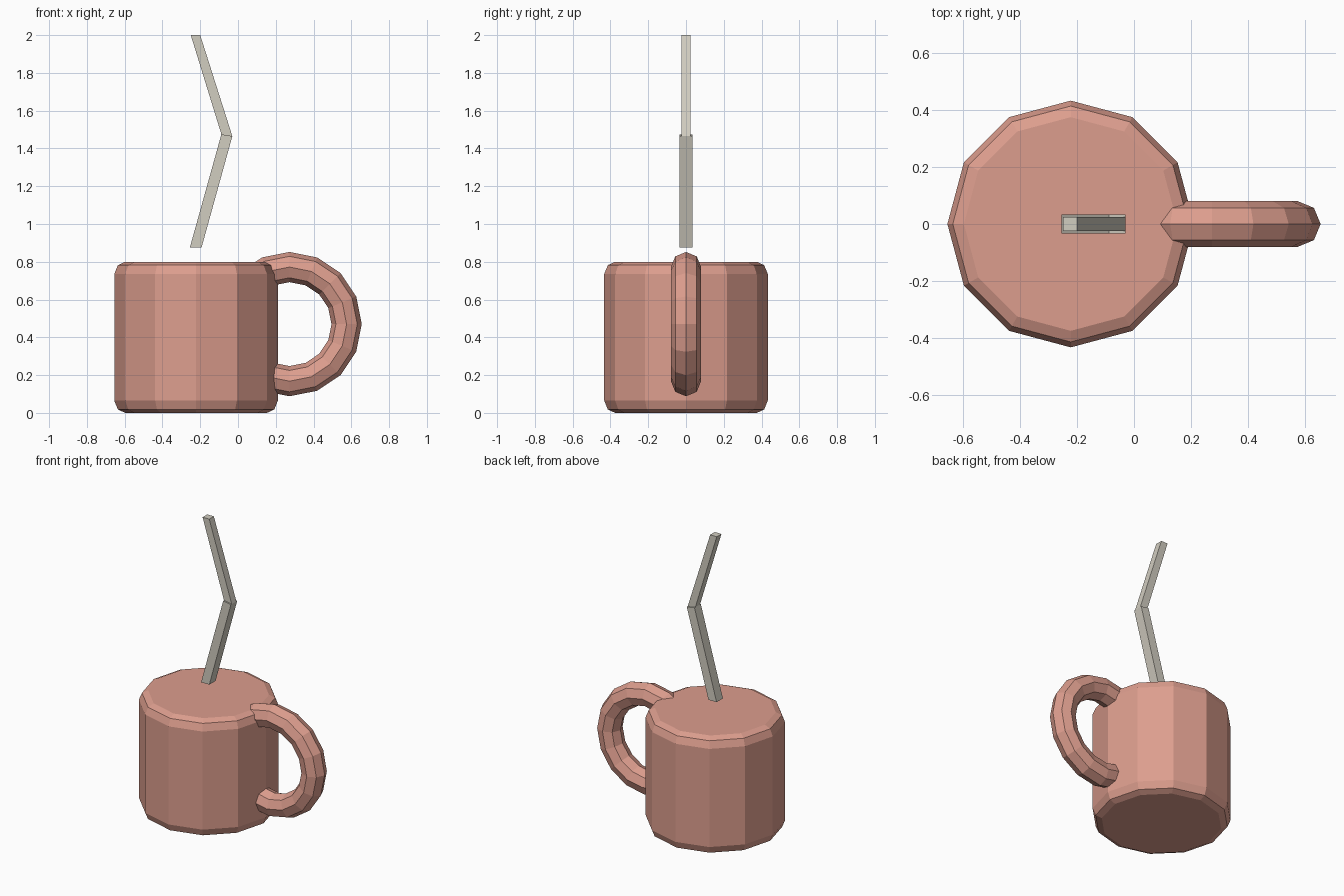
import bpy, bmesh, math
from mathutils import Matrix

cube = bpy.data.objects.get("Cube")
if cube:
    bpy.data.objects.remove(cube, do_unlink=True)


def material(name, color):
    m = bpy.data.materials.new(name)
    m.use_nodes = True
    m.diffuse_color = color
    m.node_tree.nodes["Principled BSDF"].inputs["Base Color"].default_value = color
    return m


def finish(name, bm, mat):
    bmesh.ops.recalc_face_normals(bm, faces=bm.faces)
    mesh = bpy.data.meshes.new(name)
    bm.to_mesh(mesh)
    bm.free()
    mesh.materials.append(mat)
    obj = bpy.data.objects.new(name, mesh)
    bpy.context.collection.objects.link(obj)
    return obj


def prism(name, profile, half_depth, mat):
    """Extrude an x-z outline along y."""
    bm = bmesh.new()
    front = bm.faces.new([bm.verts.new((x, -half_depth, z)) for x, z in profile])
    ext = bmesh.ops.extrude_face_region(bm, geom=[front])
    moved = [v for v in ext["geom"] if isinstance(v, bmesh.types.BMVert)]
    bmesh.ops.translate(bm, verts=moved, vec=(0, 2 * half_depth, 0))
    return finish(name, bm, mat)


clay = material("terracotta", (0.72, 0.34, 0.27, 1))
paper = material("pale grey", (0.64, 0.61, 0.53, 1))

# Twelve-sided mug body with rounded rims, closed top and bottom
SIDES, CENTRE_X = 12, -0.222
profile = [(0.375, 0), (0.414, 0.018), (0.433, 0.065),
           (0.433, 0.735), (0.414, 0.782), (0.375, 0.8)]
bm = bmesh.new()
rings = [[bm.verts.new((CENTRE_X + r * math.cos(math.tau * i / SIDES),
                        r * math.sin(math.tau * i / SIDES), z))
          for i in range(SIDES)] for r, z in profile]
for low, high in zip(rings, rings[1:]):
    for i in range(SIDES):
        j = (i + 1) % SIDES
        bm.faces.new((low[i], low[j], high[j], high[i]))
bm.faces.new(rings[0])
bm.faces.new(rings[-1])
finish("mug_body", bm, clay)

# Ring handle, half sunk into the body
bpy.ops.mesh.primitive_torus_add(major_segments=16, minor_segments=8,
                                 major_radius=0.302, minor_radius=0.08,
                                 location=(0.273, 0, 0.47),
                                 rotation=(math.pi / 2, 0, 0))
handle = bpy.context.object
handle.name = "handle"
handle.data.materials.append(clay)

# Bent square straw, its upper part slimmer in depth
bend_left, bend_right = (-0.088, 1.475), (-0.03, 1.465)
prism("straw_lower", [(-0.255, 0.875), (-0.193, 0.875), bend_right, bend_left], 0.034, paper)
prism("straw_upper", [bend_left, bend_right, (-0.2, 2), (-0.25, 2)], 0.025, paper)
